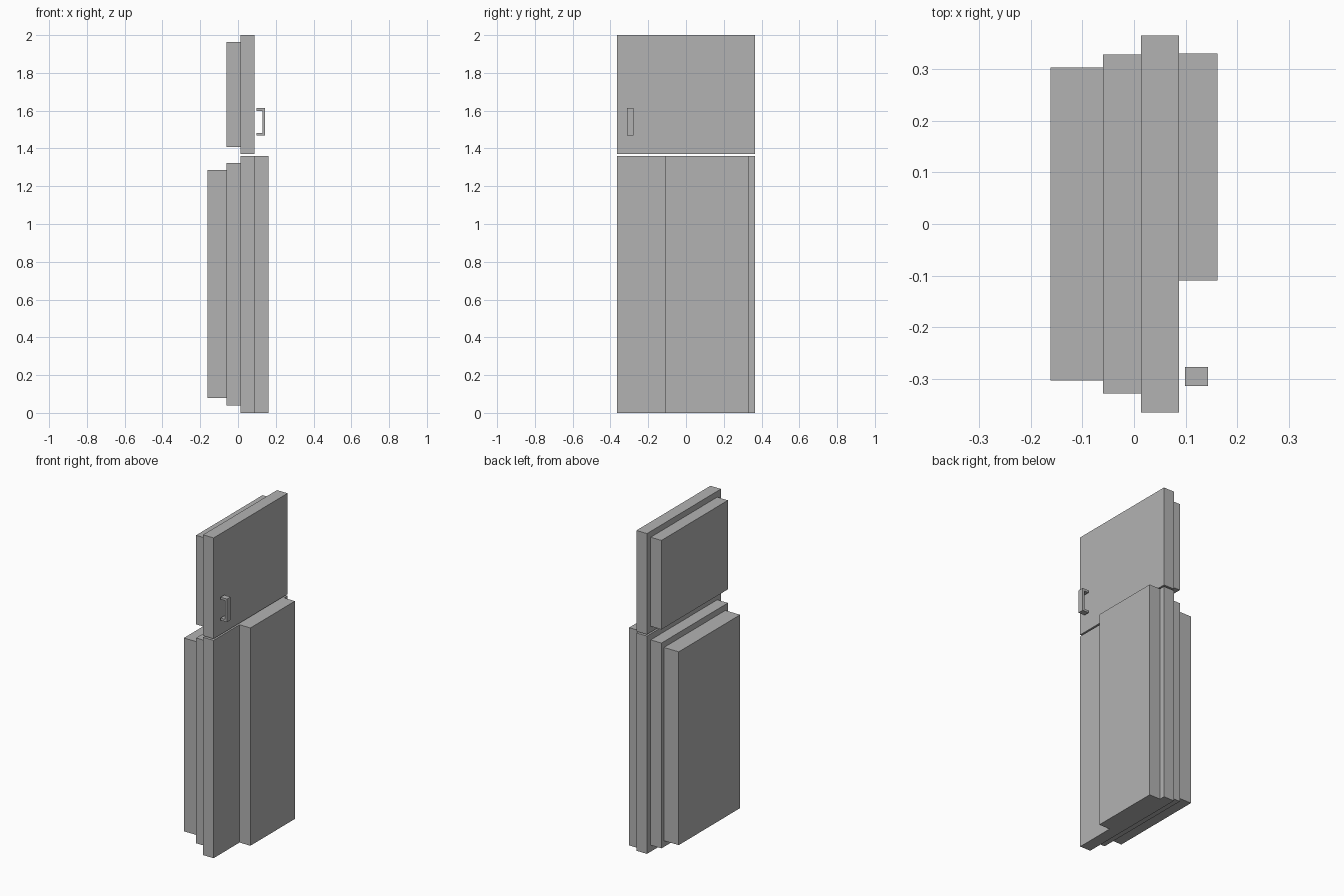
import bpy
import bmesh
from mathutils import Vector

default = bpy.data.objects.get("Cube")
if default:
    bpy.data.objects.remove(default, do_unlink=True)

grey = bpy.data.materials.new("plain_grey")
grey.use_nodes = True
GREY = (0.45, 0.45, 0.45, 1)
grey.diffuse_color = GREY
grey.node_tree.nodes["Principled BSDF"].inputs["Base Color"].default_value = GREY


def slab(name, x, y, z):
    """Box filling the given (low, high) range on each axis."""
    low, high = (Vector(corner) for corner in zip(x, y, z))
    bm = bmesh.new()
    bmesh.ops.create_cube(bm, size=1)
    bmesh.ops.scale(bm, vec=high - low, verts=bm.verts)
    mesh = bpy.data.meshes.new(name)
    bm.to_mesh(mesh)
    bm.free()
    mesh.materials.append(grey)
    obj = bpy.data.objects.new(name, mesh)
    obj.location = (low + high) / 2
    bpy.context.collection.objects.link(obj)
    return obj


# Shared depth and width ranges
door_x, liner_x = (0.014, 0.087), (-0.06, 0.014)
door_y, liner_y = (-0.365, 0.365), (-0.328, 0.328)

# Upper door and its inner liner
slab("upper_door", door_x, door_y, (1.37, 2.0))
slab("upper_door_liner", liner_x, liner_y, (1.407, 1.963))

# Lower door, liner, inner shelf block and outer panel
slab("lower_door", door_x, door_y, (0, 1.36))
slab("lower_door_liner", liner_x, liner_y, (0.04, 1.322))
slab("lower_inner_block", (-0.162, -0.06), (-0.303, 0.303), (0.078, 1.285))
slab("lower_outer_panel", (0.087, 0.162), (-0.109, 0.33), (0, 1.36))

# Handle: upright grip with a short stub at each end
handle_y = (-0.313, -0.277)
slab("handle_grip", (0.129, 0.143), handle_y, (1.469, 1.613))
for name, bottom in (("handle_lower_stub", 1.469), ("handle_upper_stub", 1.599)):
    slab(name, (0.099, 0.129), handle_y, (bottom, bottom + 0.014))
